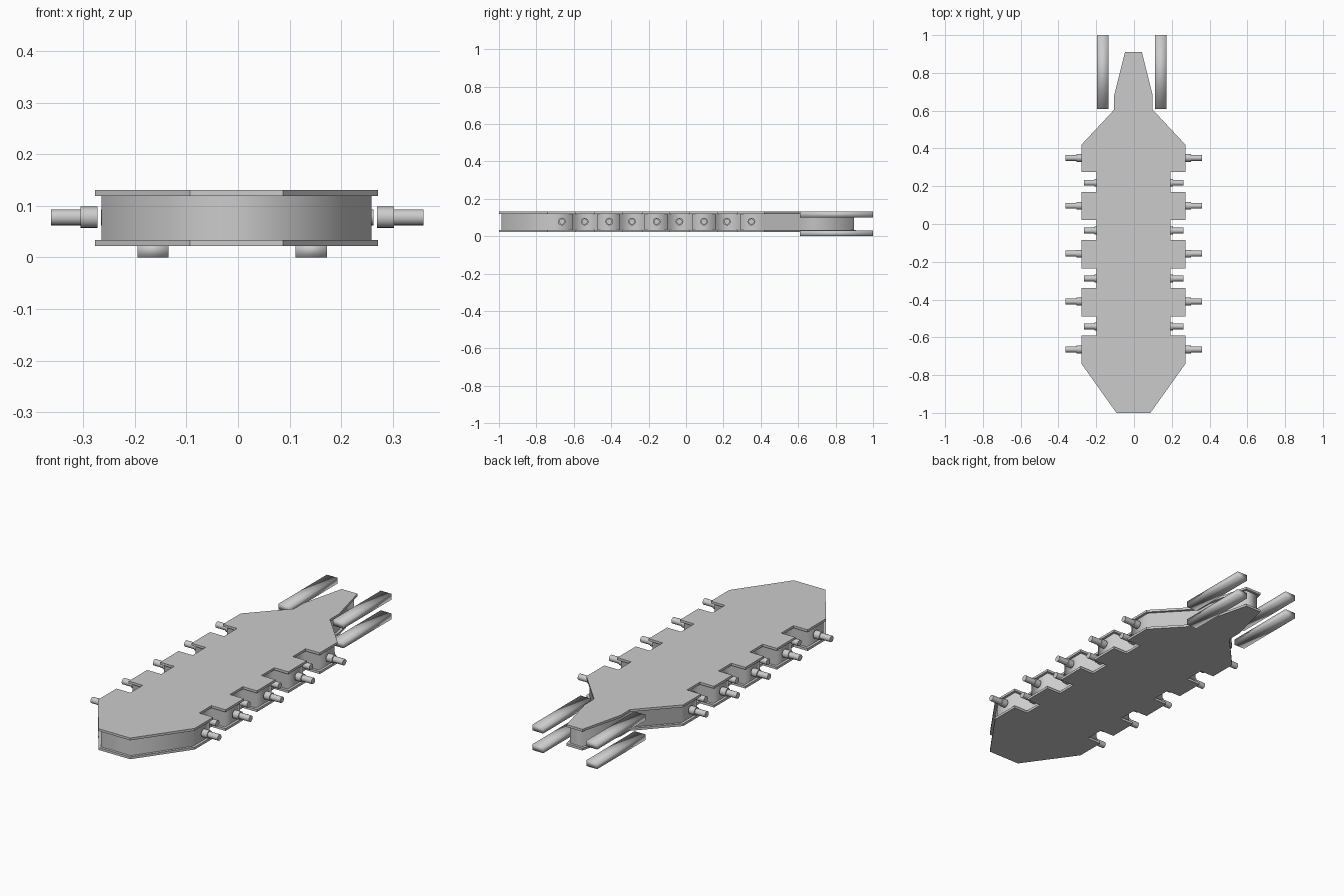
import bpy, bmesh, math
from mathutils import Vector, Matrix

if "Cube" in bpy.data.objects:
    bpy.data.objects.remove(bpy.data.objects["Cube"])

CX = -0.003  # hull centre line


def finish(bm, name, smooth):
    bmesh.ops.recalc_face_normals(bm, faces=bm.faces)
    for f in bm.faces:
        f.smooth = smooth
    me = bpy.data.meshes.new(name)
    bm.to_mesh(me)
    bm.free()
    ob = bpy.data.objects.new(name, me)
    bpy.context.collection.objects.link(ob)
    return ob


def outline():
    """Counter-clockwise hull outline with side notches."""
    half = [(0.09, -1.0), (0.275, -0.74)]
    blocks = [-0.74, -0.49, -0.235, 0.02, 0.275]
    for i, y in enumerate(blocks):
        if i:
            half += [(0.195, y), (0.275, y)]
        if i < 4:
            top = y + 0.15
            half += [(0.275, top), (0.195, top)]
    half += [(0.275, 0.42), (0.102, 0.605), (0.102, 0.68), (0.045, 0.91)]
    right = [Vector(p) for p in half]
    return right + [Vector((-p.x, p.y)) for p in reversed(right)]


def inset(pts, d):
    """Mitred inward offset of a closed outline."""
    out = []
    for i, p in enumerate(pts):
        a = (p - pts[i - 1]).normalized()
        b = (pts[(i + 1) % len(pts)] - p).normalized()
        na, nb = Vector((-a.y, a.x)), Vector((-b.y, b.x))
        out.append(p + (na + nb) * d / (1 + na.dot(nb)))
    return out


def slab(name, pts, z0, z1, caps=True, smooth=False):
    bm = bmesh.new()
    lo = [bm.verts.new((p.x + CX, p.y, z0)) for p in pts]
    hi = [bm.verts.new((p.x + CX, p.y, z1)) for p in pts]
    n = len(pts)
    for i in range(n):
        j = (i + 1) % n
        bm.faces.new((lo[i], lo[j], hi[j], hi[i]))
    if caps:
        bm.faces.new(lo[::-1])
        bm.faces.new(hi)
    return finish(bm, name, smooth)


def peg(name, side, x, y):
    """Collar with a thinner rod, pointing sideways."""
    bm = bmesh.new()
    for r, a, b in ((0.0205, x, x + 0.033), (0.0155, x + 0.03, x + 0.0905)):
        m = Matrix.Translation((CX / 2 + side * (a + b) / 2, y, 0.078)) @ Matrix.Rotation(math.pi / 2, 4, 'Y')
        bmesh.ops.create_cone(bm, cap_ends=True, segments=20, radius1=r, radius2=r, depth=b - a, matrix=m)
    ob = finish(bm, name, True)
    bpy.ops.object.select_all(action='DESELECT')
    ob.select_set(True)
    bpy.context.view_layer.objects.active = ob
    bpy.ops.object.shade_smooth_by_angle(angle=math.radians(40))


def prong(name, x, z):
    bm = bmesh.new()
    m = Matrix.Translation((x, 0.805, z)) @ Matrix.Diagonal((0.061, 0.39, 0.03, 1))
    bmesh.ops.create_cube(bm, size=1, matrix=m)
    finish(bm, name, True)


# two plates with a recessed wall between them
pts = outline()
slab("bottom_plate", pts, 0.022, 0.034)
slab("top_plate", pts, 0.119, 0.131)
slab("core_wall", inset(pts, 0.013), 0.033, 0.12, caps=False, smooth=True)

# side pegs: outer ones on the blocks, inner ones in the notches
for side, tag in ((1, "right"), (-1, "left")):
    for i in range(5):
        peg(f"outer_peg_{tag}_{i}", side, 0.271, -0.664 + 0.2535 * i)
    for i in range(4):
        peg(f"inner_peg_{tag}_{i}", side, 0.174, -0.542 + 0.2535 * i)

# rear prongs
for x, tag in ((-0.165, "left"), (0.142, "right")):
    prong(f"lower_prong_{tag}", x, 0.015)
    prong(f"upper_prong_{tag}", x, 0.116)
